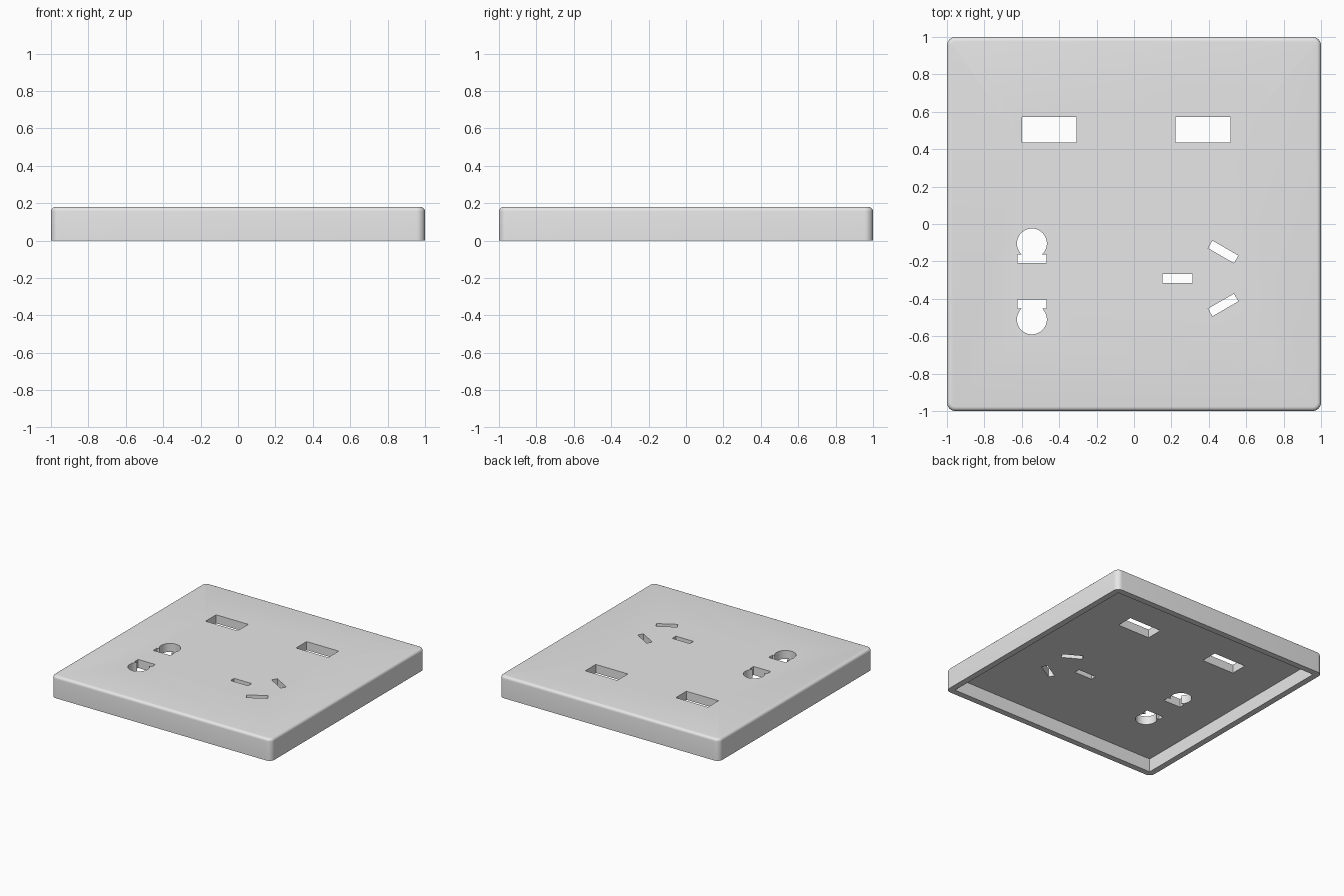
import bpy, bmesh, math
from mathutils import Matrix

default = bpy.data.objects.get("Cube")
if default:
    bpy.data.objects.remove(default, do_unlink=True)

HEIGHT, CEILING, WALL = 0.18, 0.11, 0.05

grey = bpy.data.materials.new("light grey plastic")
grey.use_nodes = True
grey.diffuse_color = (0.8, 0.8, 0.8, 1)
grey.node_tree.nodes["Principled BSDF"].inputs["Base Color"].default_value = (0.8, 0.8, 0.8, 1)


def make_object(name, bm):
    mesh = bpy.data.meshes.new(name)
    bm.to_mesh(mesh)
    bm.free()
    mesh.materials.append(grey)
    obj = bpy.data.objects.new(name, mesh)
    bpy.context.collection.objects.link(obj)
    return obj


def box(name, x, y, width, depth, bottom, top, angle=0):
    bm = bmesh.new()
    place = (Matrix.Translation((x, y, (bottom + top) / 2))
             @ Matrix.Rotation(math.radians(angle), 4, "Z")
             @ Matrix.Diagonal((width, depth, top - bottom, 1)))
    bmesh.ops.create_cube(bm, size=1, matrix=place)
    return make_object(name, bm)


def slot(name, x, y, width, depth, angle=0):
    return box(name, x, y, width, depth, 0.05, 0.3, angle)


def round_hole(name, x, y, radius):
    bm = bmesh.new()
    bmesh.ops.create_cone(bm, cap_ends=True, segments=48, radius1=radius, radius2=radius,
                          depth=0.25, matrix=Matrix.Translation((x, y, 0.175)))
    return make_object(name, bm)


# Plate body: rounded corners, softened top rim, sharp bottom edge
bm = bmesh.new()
bmesh.ops.create_cube(bm, size=1, matrix=Matrix.Translation((0, 0, HEIGHT / 2))
                      @ Matrix.Diagonal((2, 2, HEIGHT, 1)))
upright = [e for e in bm.edges if abs(e.verts[0].co.z - e.verts[1].co.z) > 0.1]
bmesh.ops.bevel(bm, geom=upright, offset=0.045, segments=8, profile=0.5, affect="EDGES")
rim = [e for e in bm.edges if all(v.co.z > HEIGHT - 0.001 for v in e.verts)]
bmesh.ops.bevel(bm, geom=rim, offset=0.023, segments=5, profile=0.5, affect="EDGES")
plate = make_object("socket_plate", bm)

# Hollow underside and openings
inner = 2 - 2 * WALL
cutters = [box("cavity_cutter", 0, 0, inner, inner, -0.1, CEILING)]
for x in (-0.454, 0.369):
    cutters.append(slot("charging_port_cutter", x, 0.504, 0.292, 0.137))
for side in (-1, 1):
    # two-pin socket: round hole with a flat slot on its inner side
    cutters.append(round_hole("round_pin_cutter", -0.546, -0.307 + side * 0.203, 0.08))
    cutters.append(slot("flat_pin_cutter", -0.546, -0.307 + side * 0.121, 0.156, 0.047))
    # three-pin socket: slanted pair
    cutters.append(slot("slanted_pin_cutter", 0.477, -0.291 + side * 0.142, 0.16, 0.047, -30 * side))
cutters.append(slot("earth_pin_cutter", 0.232, -0.291, 0.16, 0.047))

bpy.context.view_layer.objects.active = plate
plate.select_set(True)
for cutter in cutters:
    cut = plate.modifiers.new("cut", "BOOLEAN")
    cut.operation, cut.solver, cut.object = "DIFFERENCE", "EXACT", cutter
    bpy.ops.object.modifier_apply(modifier=cut.name)
    bpy.data.objects.remove(cutter, do_unlink=True)

bpy.ops.object.shade_smooth_by_angle(angle=math.radians(30))
